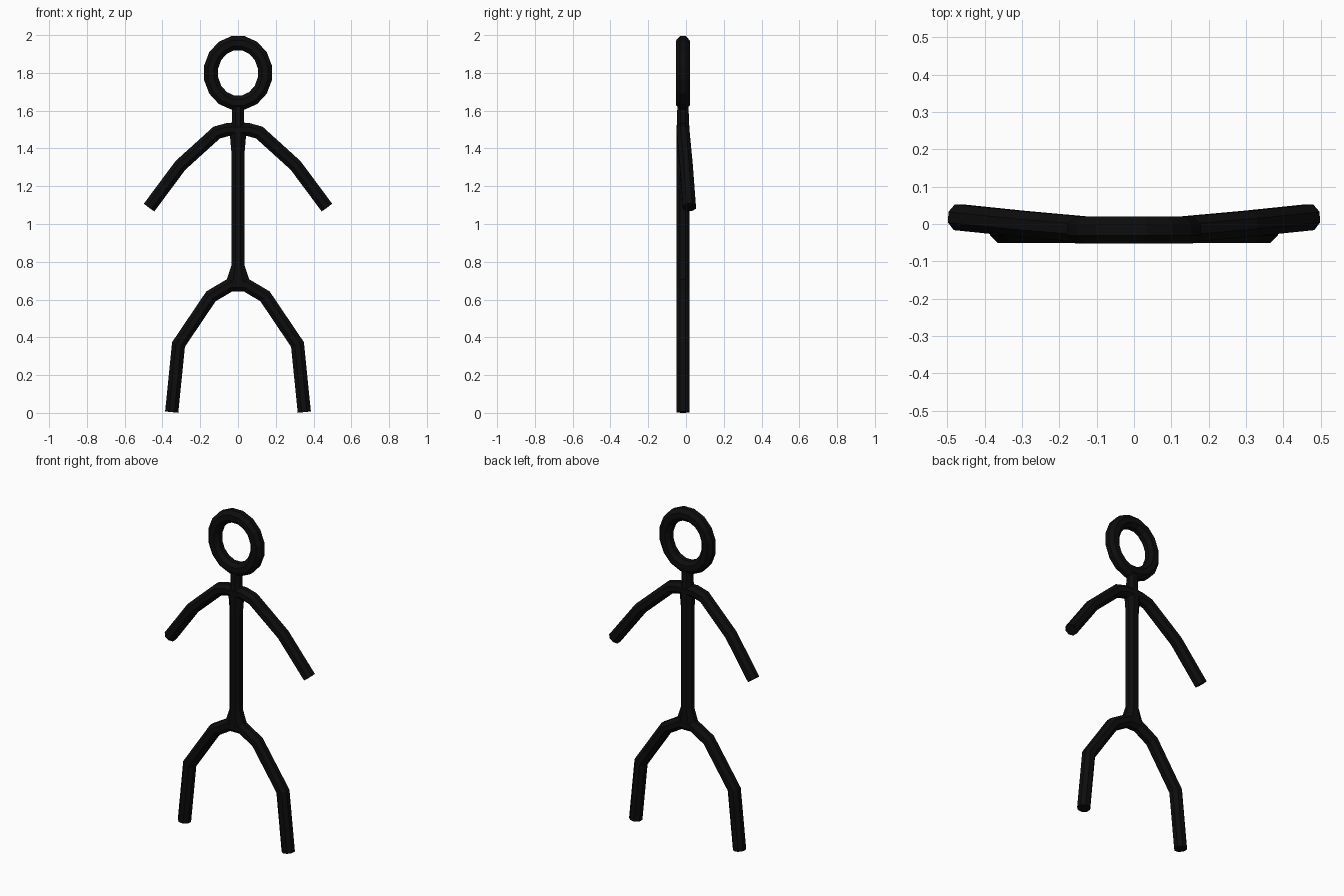
import bpy, bmesh, math
from mathutils import Vector

if "Cube" in bpy.data.objects:
    bpy.data.objects.remove(bpy.data.objects["Cube"])

SIDES = 8
FLAT = 1 / math.cos(math.pi / SIDES)      # flat-to-flat correction of the octagon
DEPTH = -0.016                            # y of the body's mid plane

black = bpy.data.materials.new("black")
black.diffuse_color = (0.004, 0.004, 0.004, 1)
black.use_nodes = True
black.node_tree.nodes["Principled BSDF"].inputs["Base Color"].default_value = black.diffuse_color


def ring(bm, centre, u, v):
    """Octagon of vertices around centre, spanned by the half-axes u and v."""
    angles = [(k + 0.5) * 2 * math.pi / SIDES for k in range(SIDES)]
    return [bm.verts.new(centre + (u * math.cos(a) + v * math.sin(a)) * FLAT) for a in angles]


def skin(name, bm, rings, closed=False):
    """Join rings with quads, cap open ends and make the object."""
    pairs = list(zip(rings, rings[1:])) + ([(rings[-1], rings[0])] if closed else [])
    for a, b in pairs:
        for k in range(SIDES):
            n = (k + 1) % SIDES
            bm.faces.new((a[k], a[n], b[n], b[k]))
    if not closed:
        bm.faces.new(rings[0])
        bm.faces.new(rings[-1])
    bmesh.ops.recalc_face_normals(bm, faces=bm.faces)
    mesh = bpy.data.meshes.new(name)
    bm.to_mesh(mesh)
    bm.free()
    mesh.materials.append(black)
    obj = bpy.data.objects.new(name, mesh)
    bpy.context.collection.objects.link(obj)


def limb_pair(name, half, radius):
    """Mitred tube along a half path mirrored across x = 0."""
    path = [Vector((-x, y, z)) for x, y, z in reversed(half)] + [Vector(p) for p in half]
    bm, rings = bmesh.new(), []
    for i, p in enumerate(path):
        before = (p - path[i - 1]).normalized() if i else None
        after = (path[i + 1] - p).normalized() if i < len(path) - 1 else None
        tangent = ((before or after) + (after or before)).normalized()
        miter = 1 / tangent.dot(after or before)
        side = tangent.cross(Vector((0, 1, 0))).normalized()
        rings.append(ring(bm, p, side * radius * miter, side.cross(tangent) * radius))
    skin(name, bm, rings)


# Arms, joined across the shoulders and swept slightly back
limb_pair("arms", [(0.055, DEPTH, 1.50), (0.113, DEPTH, 1.484),
                   (0.305, 0.001, 1.31), (0.47, 0.018, 1.088)], 0.0345)

# Legs, joined across the hips
limb_pair("legs", [(0.04, DEPTH, 0.678), (0.143, DEPTH, 0.617),
                   (0.315, DEPTH, 0.362), (0.351, DEPTH, 0.004)], 0.035)

# Spine and neck, flared at the hips and shoulders: (z, half width, half depth)
bm = bmesh.new()
profile = [(0.67, 0.066, 0.034), (0.70, 0.062, 0.035), (0.78, 0.035, 0.035), (1.38, 0.035, 0.035),
           (1.46, 0.042, 0.035), (1.51, 0.036, 0.034), (1.55, 0.032, 0.031), (1.63, 0.032, 0.030)]
skin("spine", bm, [ring(bm, Vector((0, DEPTH, z)), Vector((w, 0, 0)), Vector((0, d, 0)))
                   for z, w, d in profile])

# Head, a slightly tall open ring
bm, rings = bmesh.new(), []
for i in range(16):
    a = (i + 0.5) * math.pi / 8
    out = Vector((math.cos(a), 0, math.sin(a)))
    centre = Vector((0.145 * out.x, DEPTH, 1.80 + 0.160 * out.z))
    rings.append(ring(bm, centre, out * 0.038, Vector((0, 0.036, 0))))
skin("head", bm, rings, closed=True)
